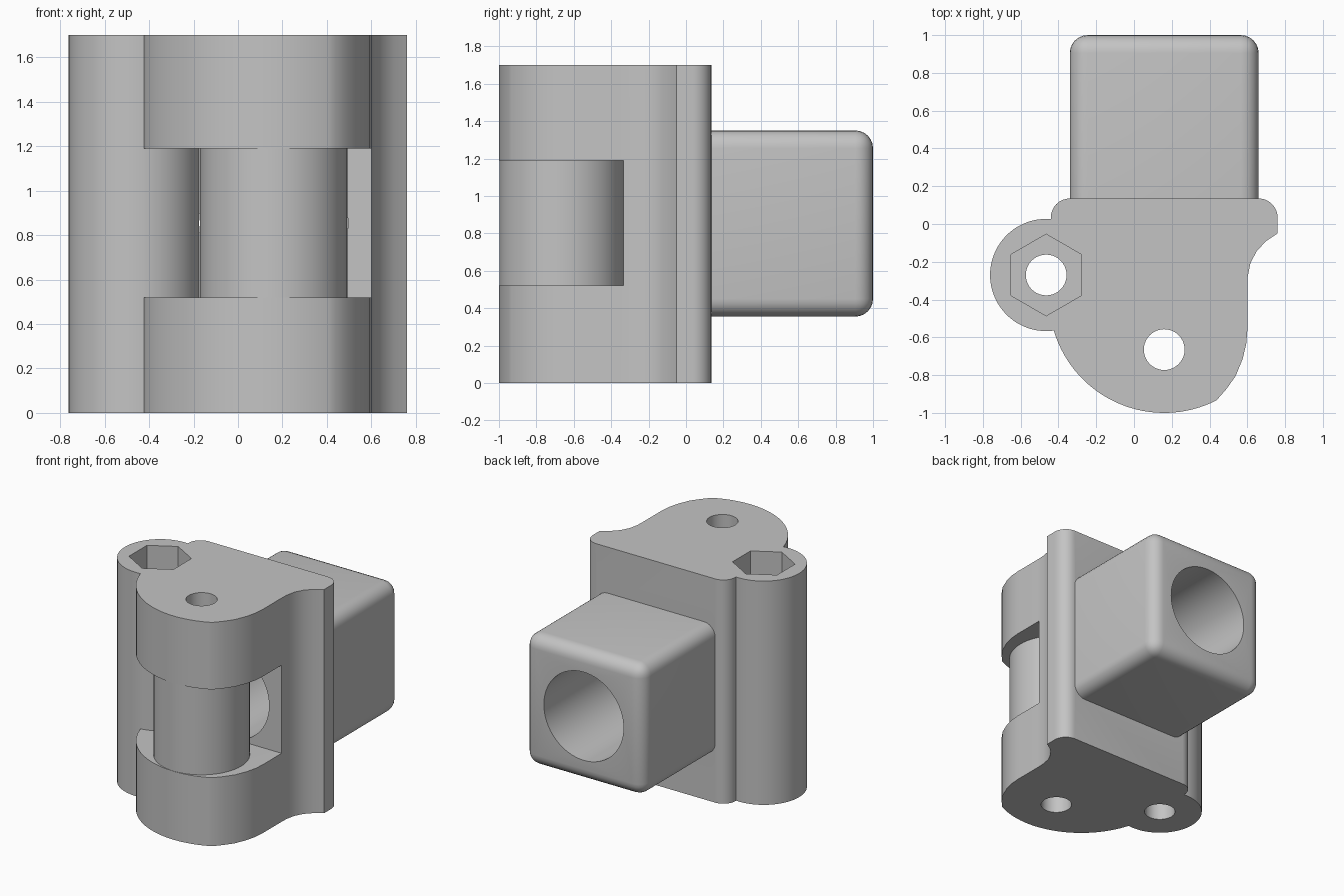
import bpy, bmesh, math
from mathutils import Matrix, Vector

if "Cube" in bpy.data.objects:
    bpy.data.objects.remove(bpy.data.objects["Cube"], do_unlink=True)

grey = bpy.data.materials.new("light grey")
grey.use_nodes = True
grey.diffuse_color = (0.55, 0.55, 0.55, 1)
grey.node_tree.nodes["Principled BSDF"].inputs["Base Color"].default_value = grey.diffuse_color

HEIGHT = 1.7
SLOT = (0.52, 1.19)
PIN = (0.16, -0.665)
LUG = (-0.465, -0.27)


def finish(name, bm):
    bmesh.ops.recalc_face_normals(bm, faces=bm.faces)
    mesh = bpy.data.meshes.new(name)
    bm.to_mesh(mesh)
    bm.free()
    mesh.materials.append(grey)
    obj = bpy.data.objects.new(name, mesh)
    bpy.context.collection.objects.link(obj)
    return obj


def arc(cx, cy, r, start, end, n):
    angles = [math.radians(start + (end - start) * i / n) for i in range(n + 1)]
    return [(cx + r * math.cos(a), cy + r * math.sin(a)) for a in angles]


def prism(name, outline, z0, z1):
    bm = bmesh.new()
    face = bm.faces.new([bm.verts.new((x, y, z0)) for x, y in outline])
    top = bmesh.ops.extrude_face_region(bm, geom=[face])["geom"]
    bmesh.ops.translate(bm, verts=[v for v in top if isinstance(v, bmesh.types.BMVert)],
                        vec=(0, 0, z1 - z0))
    return finish(name, bm)


def cylinder(name, centre, r, z0, z1, n=64):
    return prism(name, arc(*centre, r, 0, 360, n)[:-1], z0, z1)


def box(name, low, high, bevel=0):
    low, high = Vector(low), Vector(high)
    bm = bmesh.new()
    bmesh.ops.create_cube(bm, size=1, matrix=Matrix.Translation((low + high) / 2)
                          @ Matrix.Diagonal((*(high - low), 1)))
    if bevel:
        bmesh.ops.bevel(bm, geom=bm.edges[:], offset=bevel, segments=6,
                        profile=0.5, affect='EDGES')
    return finish(name, bm)


def combine(target, tool, operation):
    mod = target.modifiers.new("combine", 'BOOLEAN')
    mod.operation, mod.solver, mod.object = operation, 'EXACT', tool
    bpy.context.view_layer.objects.active = target
    bpy.ops.object.modifier_apply(modifier=mod.name)
    bpy.data.objects.remove(tool, do_unlink=True)


# Body: back flange, flared right edge and rounded front
outline = arc(-0.34, 0.035, 0.1, 180, 90, 8)
outline += arc(0.66, 0.035, 0.1, 90, 0, 10)
outline += [(0.76, -0.05), (0.70, -0.09), (0.65, -0.143), (0.617, -0.205), (0.602, -0.28),
            (0.60, -0.35), (0.60, -0.565), (0.594, -0.635), (0.575, -0.715),
            (0.538, -0.805), (0.49, -0.873)]
outline += arc(0.16, -0.39, 0.61, 297, 197, 32)
outline += [(-0.44, -0.3)]
housing = prism("housing", outline, 0, HEIGHT)

# Front slot, then the side lug and the rear block
combine(housing, box("slot", (-1, -1.2, SLOT[0]), (1, -0.333, SLOT[1])), 'DIFFERENCE')
combine(housing, cylinder("lug", LUG, 0.297, 0, HEIGHT, 80), 'UNION')
combine(housing, box("block", (-0.34, -0.1, 0.355), (0.66, 1, 1.35), 0.095), 'UNION')

# Round bore running from the rear face into the slot
bore = cylinder("bore", (0, 0), 0.335, -1.2, 0.35)
bore.data.transform(Matrix.Translation((0.16, 0, 0.853)) @ Matrix.Rotation(math.pi / 2, 4, 'X'))
combine(housing, bore, 'DIFFERENCE')

# Bolt holes and hexagonal nut pocket
combine(housing, cylinder("pin_hole", PIN, 0.108, -1, 3, 40), 'DIFFERENCE')
combine(housing, cylinder("bolt_hole", LUG, 0.108, -1, 3, 40), 'DIFFERENCE')
hexagon = arc(*LUG, 0.216, 30, 390, 6)[:-1]
combine(housing, prism("nut_pocket", hexagon, HEIGHT - 0.35, 3), 'DIFFERENCE')

# Roller held in the slot
roller = cylinder("roller", PIN, 0.332, *SLOT)
combine(roller, cylinder("roller_hole", PIN, 0.108, -1, 3, 40), 'DIFFERENCE')

for obj in (housing, roller):
    bpy.ops.object.select_all(action='DESELECT')
    obj.select_set(True)
    bpy.context.view_layer.objects.active = obj
    bpy.ops.object.shade_smooth_by_angle(angle=math.radians(28))
